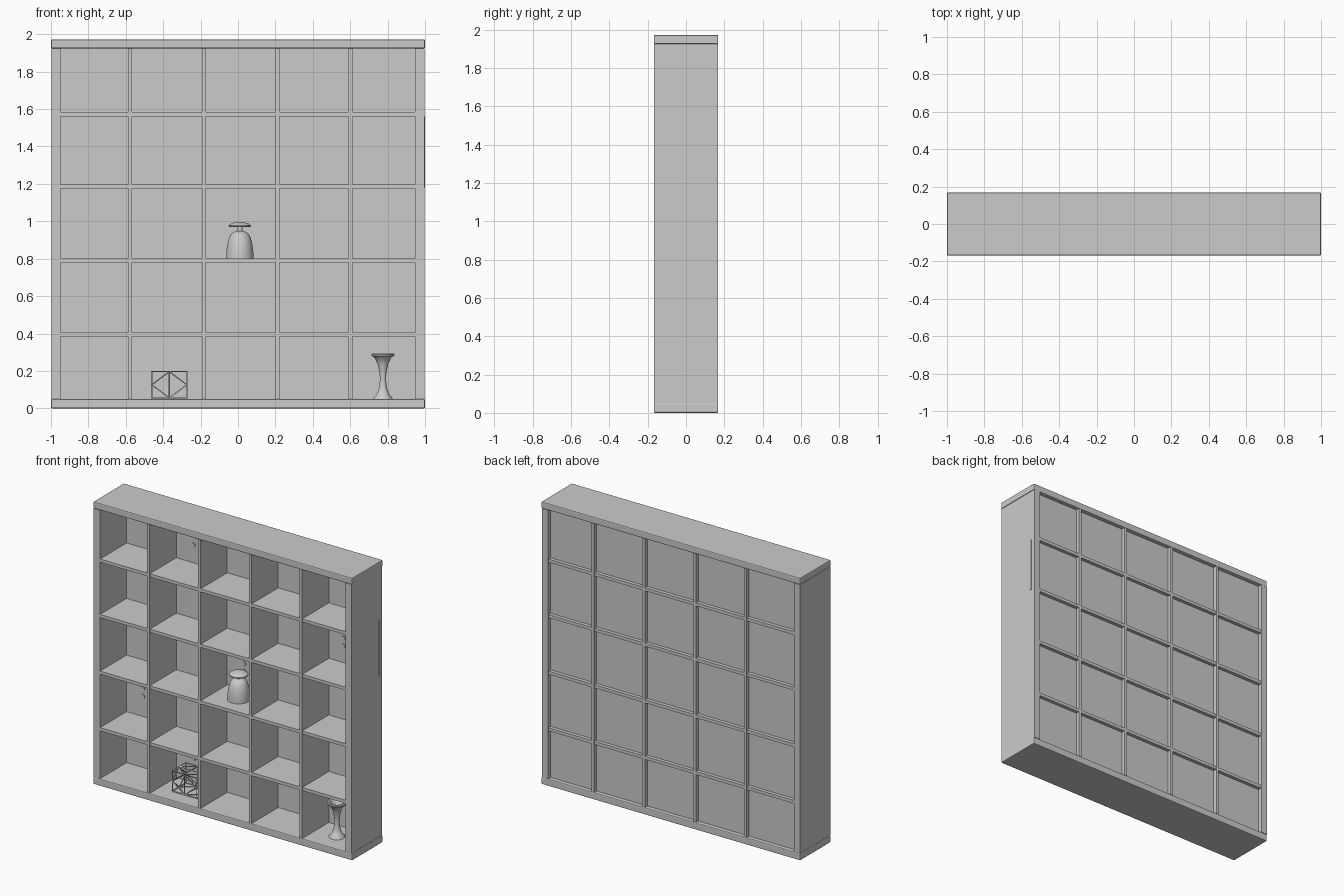
import bpy, bmesh, math
from mathutils import Vector

cube = bpy.data.objects.get("Cube")
if cube:
    bpy.data.objects.remove(cube, do_unlink=True)

grey = bpy.data.materials.new("plain_grey")
grey.use_nodes = True
COLOR = (0.6, 0.6, 0.6, 1)
grey.diffuse_color = COLOR
grey.node_tree.nodes["Principled BSDF"].inputs["Base Color"].default_value = COLOR


def finish(name, bm):
    bmesh.ops.recalc_face_normals(bm, faces=bm.faces)
    mesh = bpy.data.meshes.new(name)
    bm.to_mesh(mesh)
    bm.free()
    mesh.materials.append(grey)
    obj = bpy.data.objects.new(name, mesh)
    bpy.context.collection.objects.link(obj)
    return obj


def box(name, lo, hi, bevel=0):
    lo, hi = Vector(lo), Vector(hi)
    bm = bmesh.new()
    bmesh.ops.create_cube(bm, size=1)
    for v in bm.verts:
        v.co = (lo + hi) / 2 + v.co * (hi - lo)
    obj = finish(name, bm)
    if bevel:
        mod = obj.modifiers.new("soft_edges", "BEVEL")
        mod.width = bevel
        mod.segments = 2
    return obj


def lathe(name, profile, location):
    bm = bmesh.new()
    verts = [bm.verts.new((r, 0, z)) for r, z in profile]
    edges = [bm.edges.new(pair) for pair in zip(verts, verts[1:])]
    bmesh.ops.spin(bm, geom=verts + edges, cent=(0, 0, 0), axis=(0, 0, 1),
                   angle=math.tau, steps=40)
    bmesh.ops.remove_doubles(bm, verts=bm.verts, dist=0.0001)
    obj = finish(name, bm)
    obj.location = location
    bpy.ops.object.select_all(action="DESELECT")
    obj.select_set(True)
    bpy.context.view_layer.objects.active = obj
    bpy.ops.object.shade_smooth_by_angle(angle=math.radians(40))
    return obj


# Outer frame
D = 0.168
box("bottom_board", (-1, -D, 0), (1, D, 0.05), 0.006)
box("top_board", (-1, -D, 1.925), (1, D, 1.972), 0.006)
box("right_side_board", (-0.998, -D, 0.05), (-0.95, D, 1.925))
box("left_side_board", (0.947, -D, 0.05), (0.996, D, 1.925))

# Dividers and shelves
columns = [-0.576, -0.183, 0.211, 0.602]
rows = [0.395, 0.79, 1.185, 1.572]
for i, x in enumerate(columns):
    box(f"divider_{i + 1}", (x - 0.01, -D + 0.001, 0.05), (x + 0.01, D - 0.001, 1.925))
for i, z in enumerate(rows):
    box(f"shelf_{i + 1}", (-0.95, -D + 0.003, z - 0.011), (0.947, D - 0.003, z + 0.011))

# Recessed back panel
BACK = 0.128
box("back_panel", (-0.95, BACK, 0.05), (0.947, BACK + 0.012, 1.925))

# Slim edge of one panel showing through the left side board
box("panel_edge", (0.94, 0.131, 1.18), (1, 0.138, 1.56))

# Square groups of nine small round studs on the back panel
for i, (cx, cz) in enumerate([(-0.38, 1.762), (0.78, 1.368), (0.01, 0.985),
                              (-0.77, 0.6), (-0.38, 0.213)]):
    bm = bmesh.new()
    for dx in (-1, 0, 1):
        for dz in (-1, 0, 1):
            made = bmesh.ops.create_cone(bm, cap_ends=True, segments=20,
                                         radius1=0.015, radius2=0.015, depth=0.008)
            for v in made["verts"]:
                x, y, z = v.co
                v.co = (cx + dx * 0.053 + x, BACK - 0.003 + z, cz + dz * 0.053 + y)
    finish(f"stud_group_{i + 1}", bm)

# Bell-shaped jar with a flat-rimmed lid
lathe("bell_jar", [(0, 0), (0.073, 0), (0.072, 0.035), (0.067, 0.075),
                   (0.058, 0.11), (0.045, 0.134), (0.03, 0.143), (0.014, 0.147),
                   (0.013, 0.168), (0.06, 0.17), (0.06, 0.177), (0.045, 0.188),
                   (0.02, 0.195), (0, 0.196)], (0.01, -0.005, 0.801))

# Flared vase, hollow at the mouth
lathe("flared_vase", [(0, 0), (0.052, 0), (0.05, 0.006), (0.034, 0.025),
                      (0.022, 0.055), (0.016, 0.1), (0.018, 0.14), (0.028, 0.185),
                      (0.045, 0.222), (0.06, 0.23), (0.062, 0.238), (0.058, 0.244),
                      (0.046, 0.243), (0.03, 0.215), (0.01, 0.15), (0, 0.145)],
      (0.775, -0.015, 0.05))

# Wire ornament: open box frame around a faceted cage
size = Vector((0.19, 0.15, 0.142))
center = Vector((-0.367, 0.01, 0.126))
frame = box("ornament_frame", center - size / 2, center + size / 2)
bm = bmesh.new()
for a in (-0.5, 0.5):
    for b in (-0.5, 0.5):
        for p in ((a, b, 0), (a, 0, b), (0, a, b)):
            bm.verts.new(center + Vector(p) * size)
bmesh.ops.convex_hull(bm, input=bm.verts)
cage = finish("ornament_cage", bm)
for obj in (frame, cage):
    mod = obj.modifiers.new("wire", "WIREFRAME")
    mod.thickness = 0.008
    mod.offset = 0
